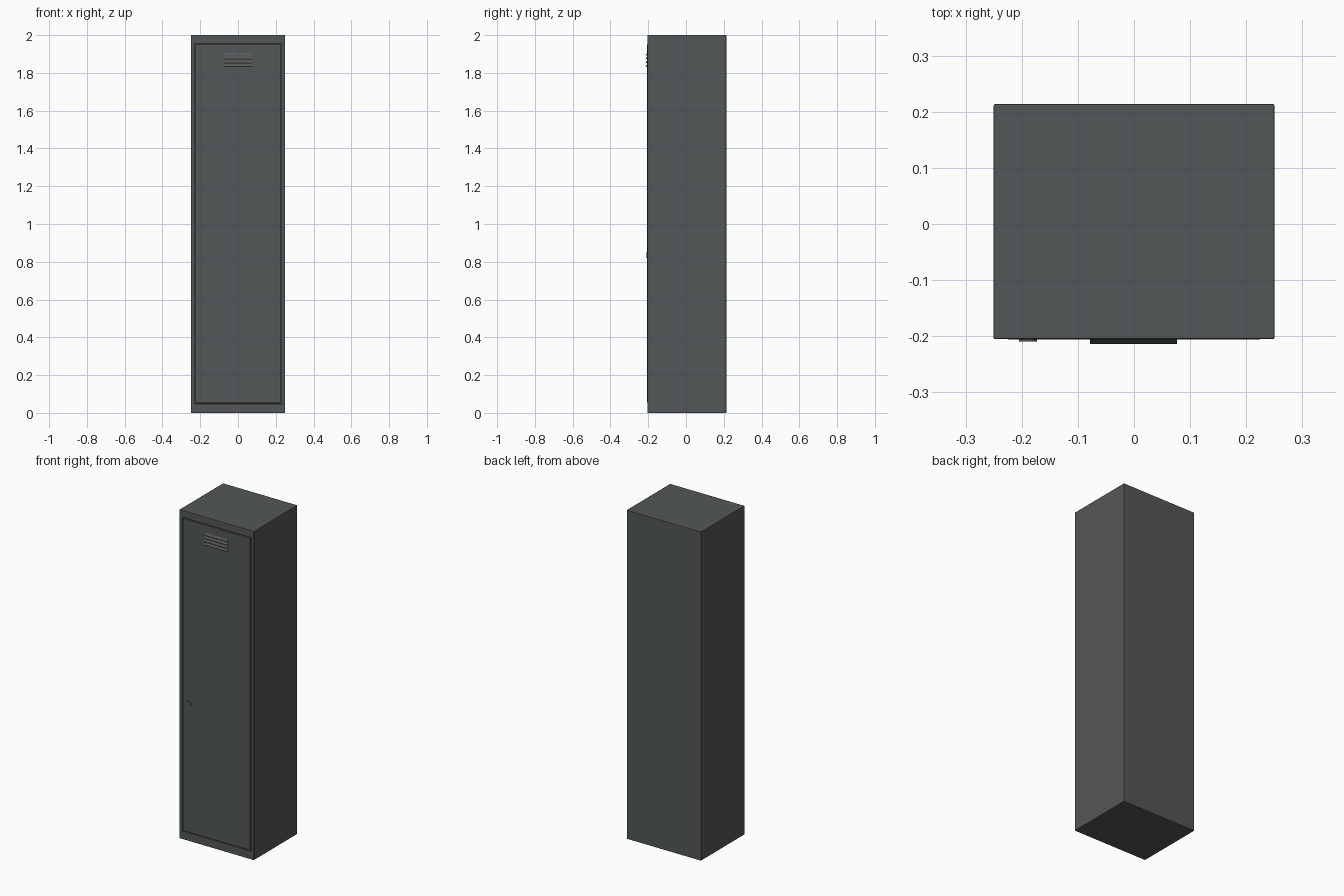
import bpy, bmesh, math
from mathutils import Matrix, Vector

if "Cube" in bpy.data.objects:
    bpy.data.objects.remove(bpy.data.objects["Cube"])

# One flat steel grey
steel = bpy.data.materials.new("dark_steel_grey")
steel.diffuse_color = (0.088, 0.096, 0.096, 1)
steel.use_nodes = True
steel.node_tree.nodes["Principled BSDF"].inputs["Base Color"].default_value = steel.diffuse_color

FRONT, BACK = -0.205, 0.2135


def finish(name, bm, bevel=0.0):
    bmesh.ops.recalc_face_normals(bm, faces=bm.faces)
    me = bpy.data.meshes.new(name)
    bm.to_mesh(me)
    bm.free()
    me.materials.append(steel)
    ob = bpy.data.objects.new(name, me)
    bpy.context.collection.objects.link(ob)
    if bevel:
        m = ob.modifiers.new("soft_edges", 'BEVEL')
        m.width = bevel
        m.segments = 2
        m.limit_method = 'ANGLE'
    return ob


def box_bm(x0, x1, y0, y1, z0, z1):
    bm = bmesh.new()
    bmesh.ops.create_cube(bm, size=1, matrix=Matrix.Translation(
        ((x0 + x1) / 2, (y0 + y1) / 2, (z0 + z1) / 2))
        @ Matrix.Diagonal((x1 - x0, y1 - y0, z1 - z0, 1)))
    return bm


# Cabinet: box whose front is inset and pushed back as the door recess
bm = box_bm(-0.25, 0.25, FRONT, BACK, 0, 2)
front = min(bm.faces, key=lambda f: f.calc_center_median().y)
bmesh.ops.inset_individual(bm, faces=[front], thickness=0.02)
for v in front.verts:
    v.co.x = math.copysign(0.23, v.co.x)
    v.co.z = 0.049 if v.co.z < 1 else 1.956
inner = bmesh.ops.extrude_discrete_faces(bm, faces=[front])['faces'][0]
for v in inner.verts:
    v.co.y += 0.02
finish("cabinet", bm, 0.002)

# Door filling the recess, leaving a narrow gap all round
finish("door", box_bm(-0.225, 0.225, FRONT - 0.001, FRONT + 0.021, 0.054, 1.951), 0.001)

# Vent louvres: slope outward going down, then return to the door
for i in range(4):
    top = 1.908 - 0.02 * i
    profile = [(FRONT, top), (-0.2135, top - 0.015), (-0.2128, top - 0.017), (FRONT, top - 0.013)]
    bm = bmesh.new()
    face = bm.faces.new([bm.verts.new((-0.078, y, z)) for y, z in profile])
    ext = bmesh.ops.extrude_face_region(bm, geom=[face])
    if not face.is_valid or len(bm.faces) < 6:
        bmesh.ops.holes_fill(bm, edges=bm.edges)
    bmesh.ops.translate(bm, vec=Vector((0.155, 0, 0)),
                        verts=[g for g in ext['geom'] if isinstance(g, bmesh.types.BMVert)])
    finish("vent_louvre", bm)


# Round lock with a small raised barrel
def disc(name, radius, y0, y1):
    bm = bmesh.new()
    bmesh.ops.create_cone(bm, cap_ends=True, segments=24, radius1=radius, radius2=radius,
                          depth=y1 - y0,
                          matrix=Matrix.Translation((-0.189, (y0 + y1) / 2, 0.835))
                          @ Matrix.Rotation(math.pi / 2, 4, 'X'))
    finish(name, bm)


disc("lock_plate", 0.016, -0.2095, FRONT)
